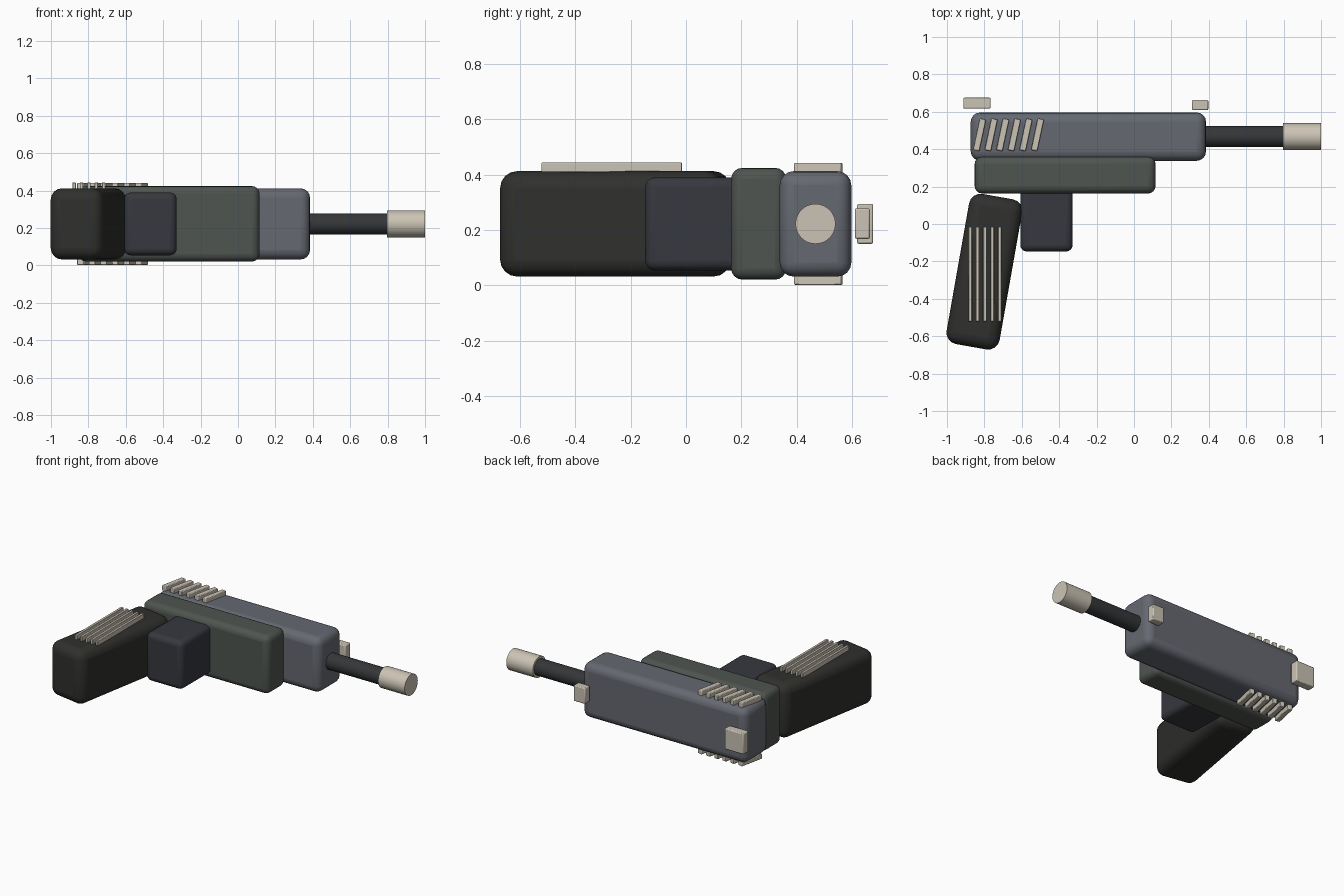
import bpy
from math import radians, pi

if "Cube" in bpy.data.objects:
    bpy.data.objects.remove(bpy.data.objects["Cube"])

ZC = 0.222  # mid-plane of the model lying on its side


def material(name, rgb):
    m = bpy.data.materials.new(name)
    m.diffuse_color = (*rgb, 1)
    m.use_nodes = True
    m.node_tree.nodes["Principled BSDF"].inputs["Base Color"].default_value = m.diffuse_color
    return m


SLATE = material("slate", (0.13, 0.14, 0.165))
OLIVE = material("olive_grey", (0.078, 0.09, 0.08))
CHARCOAL = material("charcoal", (0.038, 0.040, 0.050))
BLACK = material("black", (0.029, 0.029, 0.027))
STEEL = material("dark_steel", (0.034, 0.037, 0.040))
BEIGE = material("beige", (0.60, 0.55, 0.46))


def finish(ob, name, mat, bevel, segments):
    ob.name = name
    ob.data.materials.append(mat)
    bpy.ops.object.transform_apply(location=False, rotation=False, scale=True)
    if bevel:
        b = ob.modifiers.new("bevel", 'BEVEL')
        b.width, b.segments = bevel, segments
        b.limit_method = 'ANGLE'
        b.angle_limit = radians(40)
    bpy.ops.object.shade_smooth_by_angle(angle=radians(35))
    return ob


def box(name, centre, size, mat, bevel, segments=4, tilt=0):
    bpy.ops.mesh.primitive_cube_add(size=1, location=centre, rotation=(0, 0, radians(tilt)))
    ob = bpy.context.object
    ob.scale = size
    return finish(ob, name, mat, bevel, segments)


def span(name, x, y, z, mat, bevel, segments=4):
    lo, hi = zip(x, y, z)
    centre = [(a + b) / 2 for a, b in zip(lo, hi)]
    return box(name, centre, [b - a for a, b in zip(lo, hi)], mat, bevel, segments)


def tube(name, x0, x1, radius, mat):
    bpy.ops.mesh.primitive_cylinder_add(vertices=48, radius=radius, depth=x1 - x0,
                                        location=((x0 + x1) / 2, 0.467, ZC),
                                        rotation=(0, pi / 2, 0))
    return finish(bpy.context.object, name, mat, 0, 1)


# Main body
span("slide", (-0.873, 0.385), (0.338, 0.596), (0.032, 0.412), SLATE, 0.05)
span("frame", (-0.852, 0.115), (0.163, 0.361), (0.021, 0.424), OLIVE, 0.04)
span("trigger_block", (-0.608, -0.328), (-0.147, 0.21), (0.054, 0.39), CHARCOAL, 0.035)
box("grip", (-0.80, -0.255, ZC), (0.288, 0.815, 0.38), BLACK, 0.062, tilt=-10)

# Barrel and muzzle
tube("barrel", 0.34, 0.82, 0.056, STEEL)
tube("muzzle", 0.797, 1.0, 0.072, BEIGE)

# Sights
span("rear_sight", (-0.912, -0.767), (0.617, 0.675), (0.15, 0.294), BEIGE, 0.006, 2)
span("front_sight", (0.31, 0.397), (0.609, 0.663), (0.168, 0.278), BEIGE, 0.006, 2)

# Slanted slide serrations on both sides
for side, label in ((1, "upper"), (-1, "lower")):
    for i in range(6):
        box(f"serration_{label}_{i + 1}", (-0.826 + 0.062 * i, 0.477, ZC + side * 0.202),
            (0.034, 0.173, 0.036), BEIGE, 0.004, 2, tilt=-12)

# Grip ridges on the upper side
for i in range(5):
    box(f"grip_ridge_{i + 1}", (-0.876 + 0.0395 * i, -0.268, 0.426),
        (0.018, 0.506, 0.034), BEIGE, 0.003, 2)
